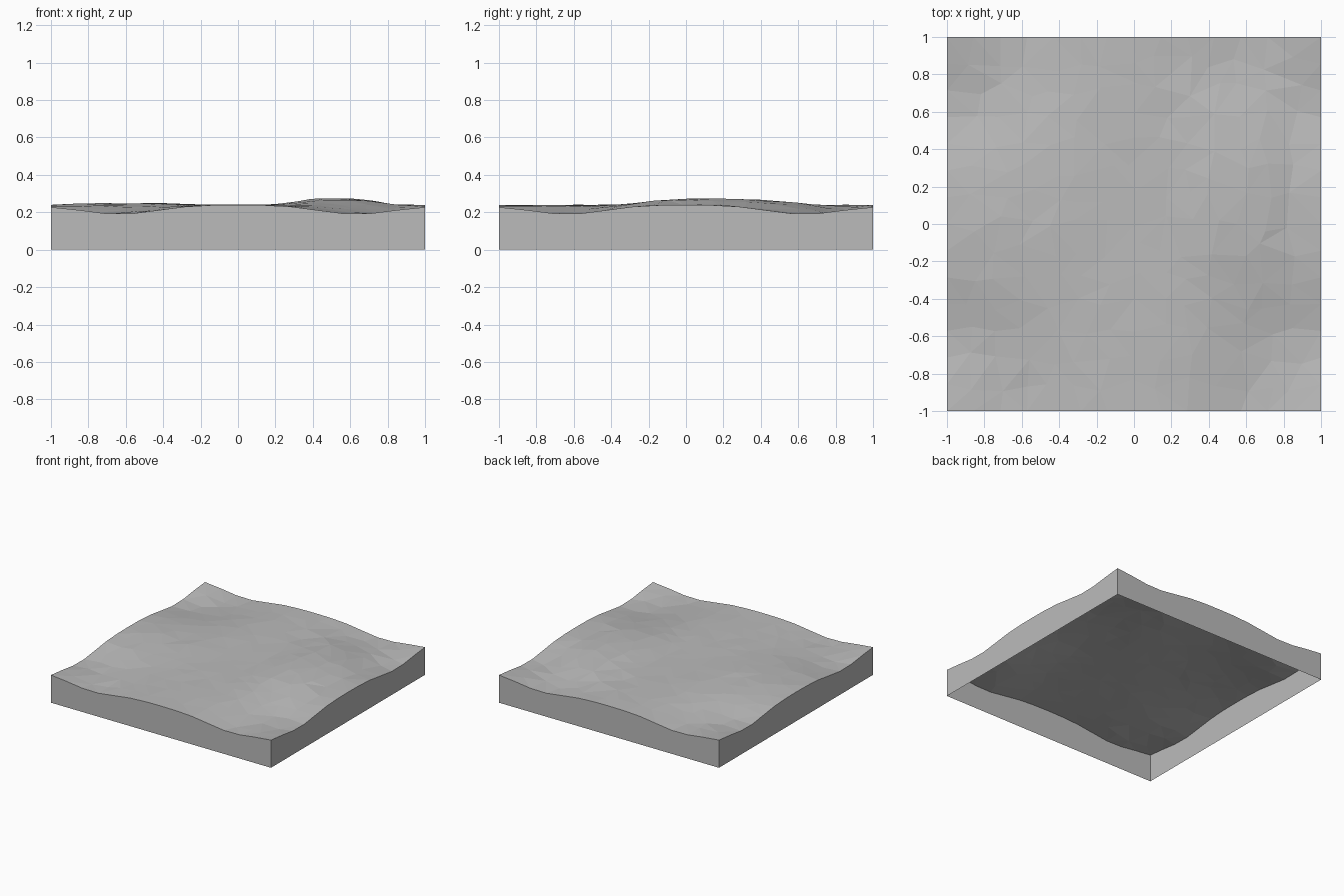
import bpy
import bmesh
import random
from math import exp

random.seed(7)
if "Cube" in bpy.data.objects:
    bpy.data.objects.remove(bpy.data.objects["Cube"], do_unlink=True)

SEGMENTS = 14
LEVEL = 0.24


def bell(distance, width):
    return exp(-0.5 * (distance / width) ** 2)


def height(x, y):
    z = LEVEL
    # shallow hollows along every border
    for side in (-1, 1):
        for spot in (-0.62, 0.62):
            z -= 0.047 * bell(x - side, 0.27) * bell(y - spot, 0.19)
            z -= 0.047 * bell(y - side, 0.27) * bell(x - spot, 0.19)
    # broad flat-topped rise and two slight swells
    z += 0.035 * exp(-((x - 0.53) / 0.24) ** 4 - ((y - 0.22) / 0.5) ** 4)
    z += 0.01 * bell(x + 0.42, 0.12) * bell(y - 0.05, 0.2)
    z += 0.01 * bell(x + 0.76, 0.1) * bell(y - 0.05, 0.2)
    return z


def finish(bm, name, material):
    mesh = bpy.data.meshes.new(name)
    bm.to_mesh(mesh)
    bm.free()
    mesh.materials.append(material)
    obj = bpy.data.objects.new(name, mesh)
    bpy.context.scene.collection.objects.link(obj)
    return obj


grey = bpy.data.materials.new("stone grey")
grey.use_nodes = True
grey.diffuse_color = (0.5, 0.5, 0.5, 1)
grey.node_tree.nodes["Principled BSDF"].inputs["Base Color"].default_value = grey.diffuse_color

# Faceted ground: a jittered grid, triangulated, then lifted
ground = bmesh.new()
bmesh.ops.create_grid(ground, x_segments=SEGMENTS, y_segments=SEGMENTS, size=1)
jitter = 0.3 * 2 / SEGMENTS
for v in ground.verts:
    if not v.is_boundary:
        v.co.x += random.uniform(-jitter, jitter)
        v.co.y += random.uniform(-jitter, jitter)
bmesh.ops.triangulate(ground, faces=ground.faces[:], quad_method='BEAUTY')
for v in ground.verts:
    v.co.z = height(v.co.x, v.co.y)
    if not v.is_boundary:
        v.co.z += random.uniform(-0.002, 0.002)

# Side walls: drop the border straight to the floor, open underneath
walls = bmesh.new()
columns = {}
for v in ground.verts:
    if v.is_boundary:
        columns[v] = (walls.verts.new(v.co), walls.verts.new((v.co.x, v.co.y, 0)))
for edge in ground.edges:
    if edge.is_boundary:
        loop = edge.link_loops[0]
        start, end = columns[loop.vert], columns[loop.link_loop_next.vert]
        walls.faces.new((end[0], start[0], start[1], end[1]))

finish(walls, "side_walls", grey)
finish(ground, "ground_surface", grey)
